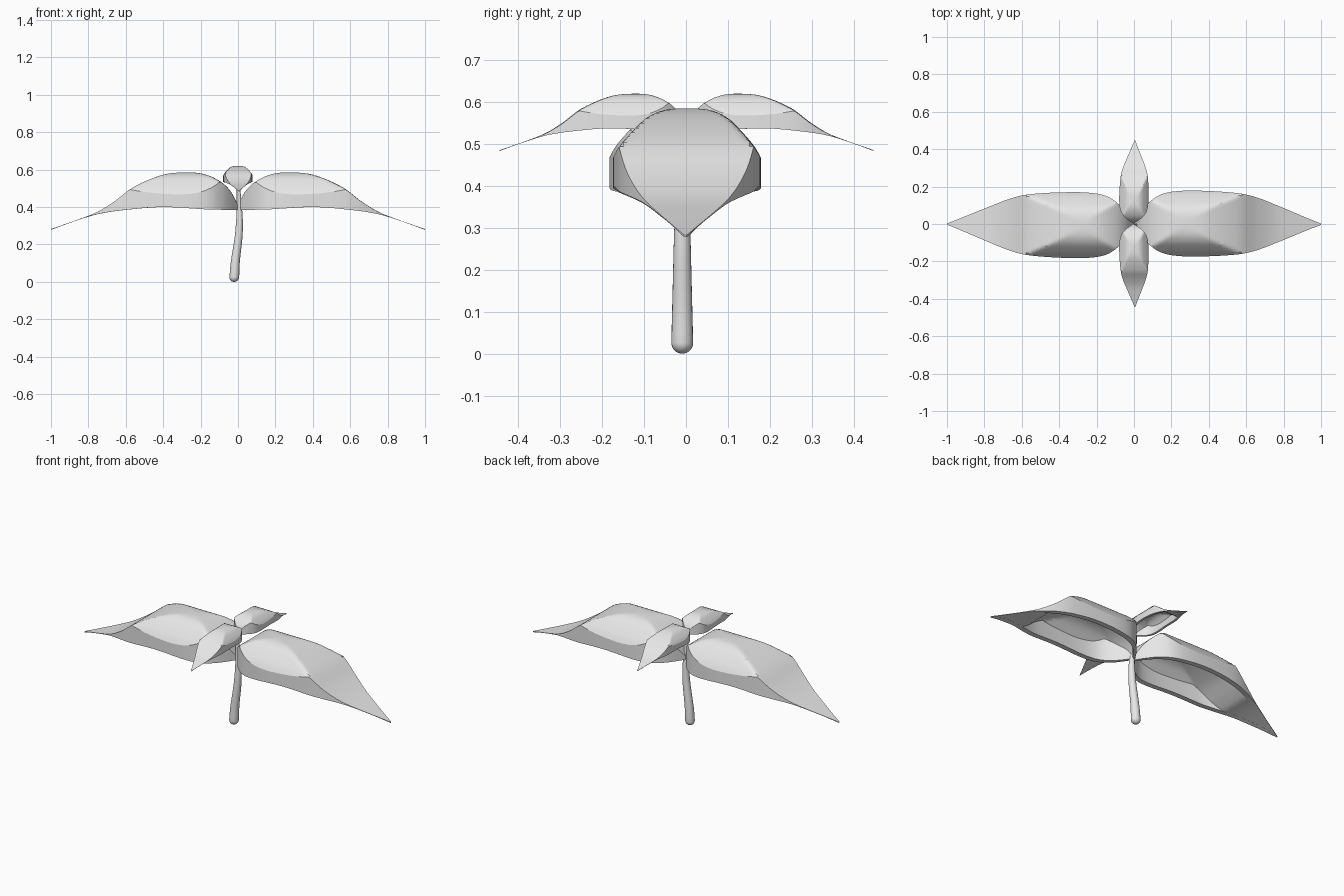
import bpy, bmesh, math
from mathutils import Vector

if "Cube" in bpy.data.objects:
    bpy.data.objects.remove(bpy.data.objects["Cube"], do_unlink=True)

grey = bpy.data.materials.new("plain_grey")
grey.use_nodes = True
grey.diffuse_color = (0.8, 0.8, 0.8, 1)
grey.node_tree.nodes["Principled BSDF"].inputs["Base Color"].default_value = (0.8, 0.8, 0.8, 1)


def smooth_curve(points):
    """Return a function through the points with smooth slopes."""
    def slope(i):
        a, b = points[max(i - 1, 0)], points[min(i + 1, len(points) - 1)]
        return (b[1] - a[1]) / (b[0] - a[0])

    def value(x):
        x = min(max(x, points[0][0]), points[-1][0])
        i = 0
        while i < len(points) - 2 and x > points[i + 1][0]:
            i += 1
        (x0, y0), (x1, y1) = points[i], points[i + 1]
        h = x1 - x0
        t = (x - x0) / h
        return ((1 + 2 * t) * (1 - t) ** 2 * y0 + t * (1 - t) ** 2 * h * slope(i)
                + t * t * (3 - 2 * t) * y1 + t * t * (t - 1) * h * slope(i + 1))
    return value


# Leaf profiles: ridge and rim heights, half width, and arch across the leaf
ridge = smooth_curve([(0, .41), (.04, .485), (.1, .54), (.19, .578), (.3, .585), (.41, .57),
                      (.56, .505), (.66, .43), (.75, .375), (.85, .335), (1, .283)])
rim = smooth_curve([(0, .385), (.15, .387), (.4, .4), (.6, .385), (.75, .362), (.88, .322), (1, .278)])
width = smooth_curve([(0, .004), (.04, .065), (.08, .112), (.14, .153), (.22, .172), (.35, .176),
                      (.56, .163), (.66, .14), (.8, .085), (.92, .035), (1, .003)])
arch = smooth_curve([(0, .587), (.06, .58), (.1, .56), (.13, .53), (.16, .495), (.178, .465)])


def finish(name, bm):
    bmesh.ops.recalc_face_normals(bm, faces=bm.faces)
    mesh = bpy.data.meshes.new(name)
    bm.to_mesh(mesh)
    bm.free()
    obj = bpy.data.objects.new(name, mesh)
    bpy.context.collection.objects.link(obj)
    mesh.materials.append(grey)
    bpy.ops.object.select_all(action='DESELECT')
    obj.select_set(True)
    bpy.context.view_layer.objects.active = obj
    bpy.ops.object.shade_smooth_by_angle(angle=math.radians(30))
    return obj


def loft(name, sections):
    """Join closed rings of points and cap both ends."""
    bm = bmesh.new()
    rings = [[bm.verts.new(p) for p in s] for s in sections]
    for a, b in zip(rings, rings[1:]):
        for i in range(len(a)):
            j = (i + 1) % len(a)
            bm.faces.new((a[i], a[j], b[j], b[i]))
    bm.faces.new(rings[0])
    bm.faces.new(rings[-1])
    return finish(name, bm)


def leaf_section(x, wall=0.03, steps=28):
    """Arched top, upright sides and a hollow underside."""
    def top(y):
        return min(ridge(x), arch(abs(y)))
    w, low = width(x), rim(x)
    inner = max(w - wall, w * 0.3)
    across = [2 * i / steps - 1 for i in range(steps + 1)]
    ring = [(x, w * v, max(top(w * v), low + .002)) for v in across]
    ring += [(x, w, low), (x, inner, low)]
    ring += [(x, inner * v, max(low + .0005, top(inner * v) - wall)) for v in reversed(across)]
    ring += [(x, -inner, low), (x, -w, low)]
    return ring


def leaf(name, angle, size, offset):
    stations = 70
    xs = [(i / stations) ** 1.25 for i in range(stations + 1)]
    obj = loft(name, [leaf_section(x) for x in xs])
    obj.scale = (size, size, size)
    obj.rotation_euler.z = math.radians(angle)
    obj.location = offset


leaf("large_leaf_left", -0.3, 1, (0, .004, 0))
leaf("large_leaf_right", 179.5, 1, (0, -.009, 0))
leaf("small_leaf_back", 89, .445, (-.003, .003, .36))
leaf("small_leaf_front", -89, .445, (-.003, 0, .36))

# Stem: tapered, gently curved, with a round foot
sway = smooth_curve([(0, -.021), (.1, -.015), (.25, .004), (.36, .008), (.55, 0)])
radius = smooth_curve([(.03, .026), (.15, .023), (.3, .019), (.4, .014), (.55, .007)])
foot = .026
heights = [foot * (1 - math.cos(math.radians(a))) for a in range(8, 90, 12)]
heights += [foot + (.54 - foot) * i / 20 for i in range(21)]
rings = []
for z in heights:
    r = radius(z)
    if z < foot:
        r = math.sqrt(foot ** 2 - (foot - z) ** 2)
    rings.append([(sway(z) + r * math.cos(k * math.tau / 20),
                   -.009 + r * math.sin(k * math.tau / 20), z) for k in range(20)])
loft("stem", rings)
